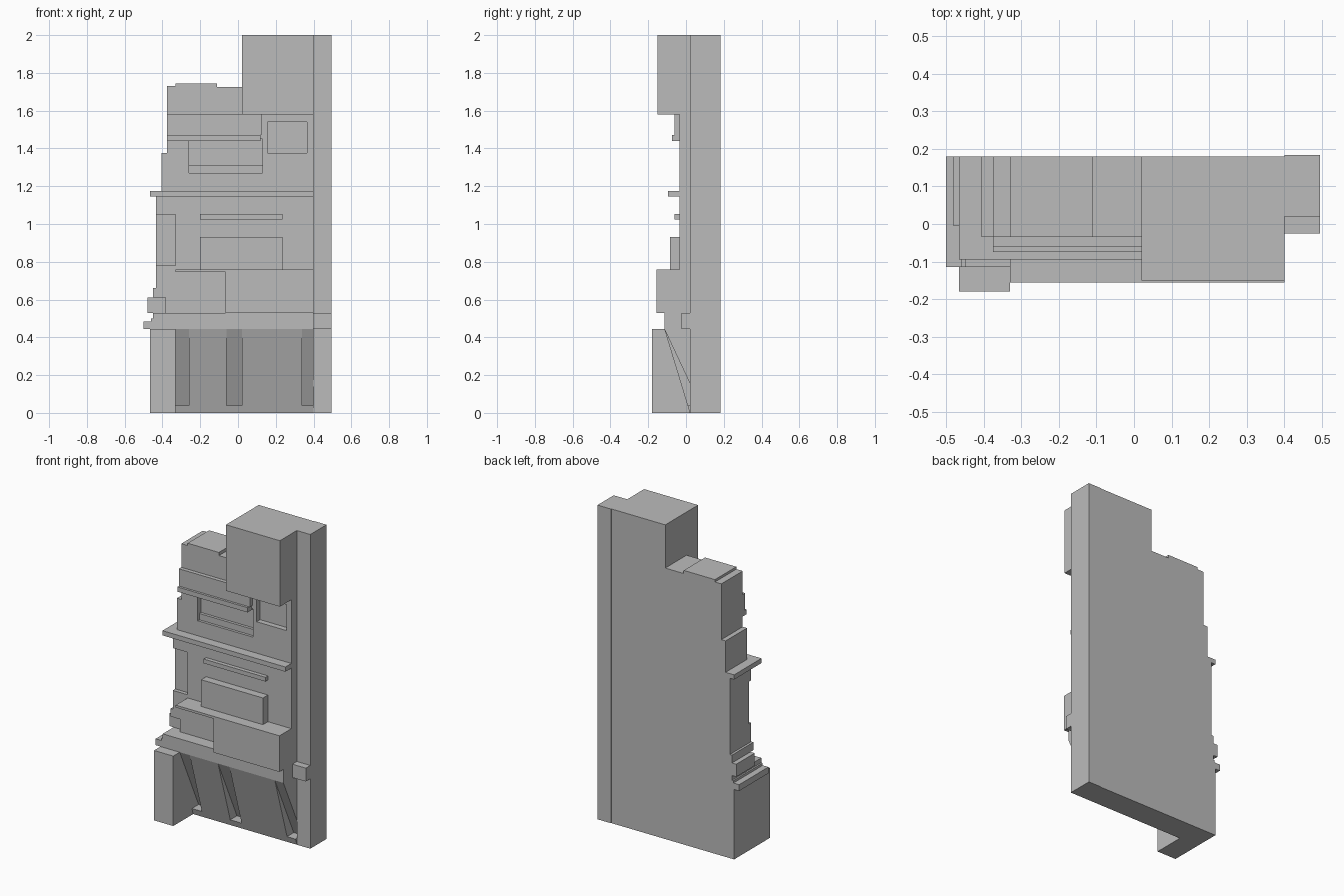
import bpy
import bmesh

cube = bpy.data.objects.get("Cube")
if cube:
    bpy.data.objects.remove(cube, do_unlink=True)

stone = bpy.data.materials.new("grey stone")
stone.use_nodes = True
grey = (0.5, 0.5, 0.5, 1)
stone.diffuse_color = grey
stone.node_tree.nodes["Principled BSDF"].inputs["Base Color"].default_value = grey

BACK = 0.18
WALL = -0.035


def prism(name, points, to_3d, start, end):
    """Extrude a flat outline between two positions along one axis."""
    bm = bmesh.new()
    face = bm.faces.new([bm.verts.new(to_3d(a, b, start)) for a, b in points])
    moved = bmesh.ops.extrude_face_region(bm, geom=[face])["geom"]
    shift = to_3d(0, 0, end - start)
    bmesh.ops.translate(bm, vec=shift, verts=[v for v in moved if isinstance(v, bmesh.types.BMVert)])
    bmesh.ops.recalc_face_normals(bm, faces=bm.faces)
    mesh = bpy.data.meshes.new(name)
    bm.to_mesh(mesh)
    bm.free()
    mesh.materials.append(stone)
    obj = bpy.data.objects.new(name, mesh)
    bpy.context.collection.objects.link(obj)
    return obj


def along_y(a, b, t):
    return (a, t, b)


def along_x(a, b, t):
    return (t, a, b)


def block(name, x0, x1, z0, z1, front, back=BACK):
    return prism(name, [(x0, z0), (x1, z0), (x1, z1), (x0, z1)], along_y, front, back)


def carve(target, cutter):
    """Cut a helper shape out of a part, then discard the helper."""
    cutter.hide_render = True
    mod = target.modifiers.new("carve", "BOOLEAN")
    mod.operation = "DIFFERENCE"
    mod.solver = "EXACT"
    mod.object = cutter
    bpy.context.view_layer.objects.active = target
    bpy.ops.object.modifier_apply(modifier=mod.name)
    bpy.data.objects.remove(cutter, do_unlink=True)


# Main wall with a stepped left edge
outline = [(0.4, 0.53), (0.4, 1.725), (-0.11, 1.725), (-0.11, 1.745), (-0.33, 1.745),
           (-0.33, 1.73), (-0.375, 1.73), (-0.375, 1.375), (-0.405, 1.375), (-0.405, 1.16),
           (-0.435, 1.16), (-0.435, 0.66), (-0.45, 0.66), (-0.45, 0.53)]
wall = prism("main_wall", outline, along_y, WALL, BACK)

# Recesses in the wall: x range, z range, depth of the back face
recesses = [
    (0.155, 0.365, 1.375, 1.54, 0.0),
    (-0.26, 0.13, 1.31, 1.45, 0.0),
    (-0.26, 0.13, 1.27, 1.32, -0.018),
    (-0.5, -0.33, 0.78, 1.05, -0.01),
    (-0.5, -0.385, 0.5, 0.61, -0.005),
]
for x0, x1, z0, z1, depth in recesses:
    carve(wall, block("recess_cutter", x0, x1, z0, z1, -0.3, depth))

# Sloping base with upright grooves
base = prism("sloping_base", [(BACK, 0), (0.02, 0), (-0.115, 0.445), (BACK, 0.445)],
             along_x, -0.33, 0.4)
groove = [(-0.115, 0.445), (-0.15, 0.445), (-0.02, 0.04), (0.075, 0.04)]
for x0, x1 in ((-0.35, -0.26), (-0.06, 0.02), (0.34, 0.42)):
    carve(base, prism("groove_cutter", groove, along_x, x0, x1))

# Uprights and the tall upper block
block("left_pier", -0.465, -0.33, 0, 0.445, -0.18)
block("right_pilaster", 0.4, 0.495, 0, 2, 0.02, 0.183)
block("pilaster_bracket", 0.4, 0.495, 0.445, 0.53, -0.025, 0.05)
block("upper_block", 0.02, 0.4, 1.58, 2, -0.15)

# Ledge above the base
block("ledge", -0.45, 0.4, 0.445, 0.53, -0.115)
block("ledge_foot", -0.5, -0.4, 0.445, 0.485, -0.115)
block("ledge_step", -0.46, -0.4, 0.485, 0.5, -0.115)
block("side_block", -0.48, -0.385, 0.53, 0.61, -0.005)

# Projecting bands and panels
block("balcony_block", -0.065, 0.4, 0.53, 0.76, -0.155, 0)
block("balcony_slab", -0.33, -0.065, 0.745, 0.76, -0.155, 0)
block("raised_panel", -0.2, 0.235, 0.76, 0.93, -0.085, 0)
block("thin_rail", -0.2, 0.235, 1.025, 1.052, -0.06, 0)
block("cornice", -0.465, 0.4, 1.145, 1.175, -0.095)
block("upper_band", -0.375, 0.125, 1.47, 1.58, -0.06, 0)
block("band_lip", -0.375, 0.12, 1.44, 1.47, -0.075, 0)
